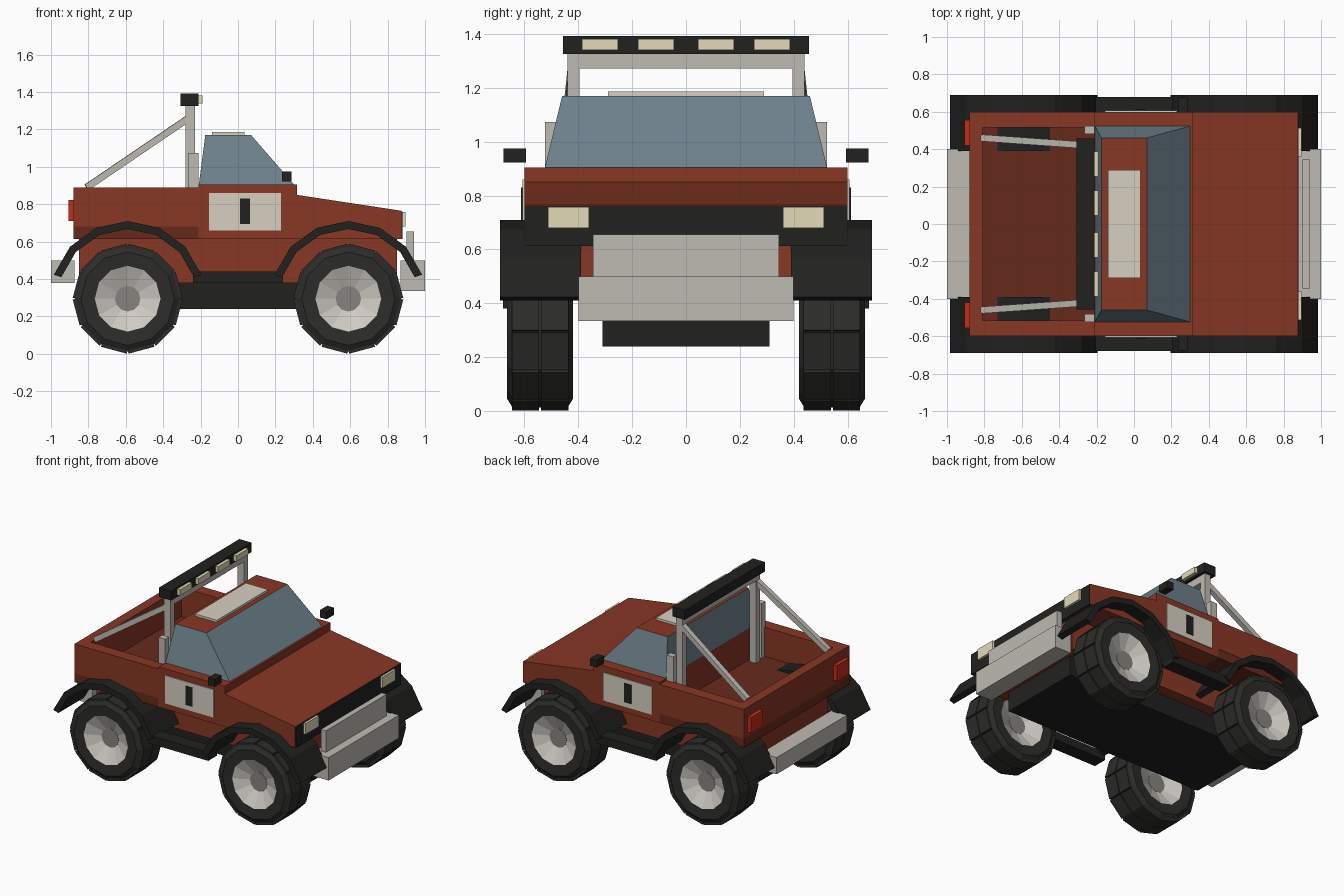
import bpy, bmesh
from math import sin, cos, radians, tau
from mathutils import Vector, Matrix

cube = bpy.data.objects.get("Cube")
if cube:
    bpy.data.objects.remove(cube, do_unlink=True)


def material(name, hex_code):
    rgb = [(int(hex_code[i:i + 2], 16) / 255) ** 2.2 for i in (0, 2, 4)]
    mat = bpy.data.materials.new(name)
    mat.use_nodes = True
    mat.diffuse_color = (*rgb, 1)
    bsdf = mat.node_tree.nodes["Principled BSDF"]
    bsdf.inputs["Base Color"].default_value = (*rgb, 1)
    bsdf.inputs["Roughness"].default_value = 0.8
    return mat


RED = material("red_paint", "873A29")
DARK_RED = material("dark_red_paint", "662E21")
BLACK = material("black_trim", "262625")
RUBBER = material("rubber", "30302E")
GLASS = material("glass", "6E818C")
METAL = material("metal", "BDB9B1")
RIM = material("rim_metal", "CFCBC3")
HUB = material("hub_metal", "85837F")
PANEL = material("pale_panel", "D6CFC0")
LAMP = material("lamp", "E2D9B6")
TAIL = material("tail_lamp", "C8301F")


def finish(name, bm, *mats):
    bmesh.ops.recalc_face_normals(bm, faces=bm.faces)
    mesh = bpy.data.meshes.new(name)
    bm.to_mesh(mesh)
    bm.free()
    for mat in mats:
        mesh.materials.append(mat)
    obj = bpy.data.objects.new(name, mesh)
    bpy.context.collection.objects.link(obj)
    return obj


def add_box(bm, x, y, z, matrix=Matrix()):
    lo, hi = Vector((x[0], y[0], z[0])), Vector((x[1], y[1], z[1]))
    place = Matrix.Translation((lo + hi) / 2) @ Matrix.Diagonal((*(hi - lo), 1))
    return bmesh.ops.create_cube(bm, size=1, matrix=matrix @ place)["verts"]


def box(name, mat, x, y, z):
    bm = bmesh.new()
    add_box(bm, x, y, z)
    return finish(name, bm, mat)


def side_pair(name, mat, x, y, z):
    """One box on each long side of the vehicle."""
    box(name + "_front", mat, x, (-y[1], -y[0]), z)
    box(name + "_back", mat, x, y, z)


def extrude_profile(name, mat, points, y0, y1):
    """Extrude an x-z outline along y."""
    bm = bmesh.new()
    face = bm.faces.new([bm.verts.new((x, y0, z)) for x, z in points])
    new = bmesh.ops.extrude_face_region(bm, geom=[face])["geom"]
    verts = [v for v in new if isinstance(v, bmesh.types.BMVert)]
    bmesh.ops.translate(bm, verts=verts, vec=(0, y1 - y0, 0))
    return finish(name, bm, mat)


def add_lathe(bm, profile, index, sides=12):
    """Spin (y, radius) points around the y axis."""
    rings = []
    for y, r in profile:
        rings.append([bm.verts.new((r * cos(tau * i / sides), y, r * sin(tau * i / sides)))
                      for i in range(sides)])
    for a, b in zip(rings, rings[1:]):
        for i in range(sides):
            j = (i + 1) % sides
            bm.faces.new((a[i], a[j], b[j], b[i])).material_index = index
    return rings


# Chassis, lower body and side steps
box("chassis", BLACK, (-0.8, 0.8), (-0.31, 0.31), (0.24, 0.4))
box("lower_body", RED, (-0.85, 0.85), (-0.39, 0.39), (0.38, 0.62))
side_pair("side_step", BLACK, (-0.24, 0.24), (0.58, 0.68), (0.38, 0.44))

# Cab and hood
extrude_profile("cab_and_hood", RED,
                [(-0.21, 0.615), (0.875, 0.615), (0.875, 0.765),
                 (0.315, 0.85), (0.315, 0.905), (-0.21, 0.905)], -0.6, 0.6)
box("grille", BLACK, (0.86, 0.879), (-0.597, 0.597), (0.613, 0.762))

# Cargo bed
box("bed_floor", DARK_RED, (-0.88, -0.21), (-0.598, 0.598), (0.615, 0.68))
side_pair("bed_wall", RED, (-0.88, -0.21), (0.515, 0.6), (0.68, 0.89))
box("tailgate", RED, (-0.88, -0.81), (-0.515, 0.515), (0.68, 0.89))

# Tapered greenhouse with a red roof
bm = bmesh.new()
for v in add_box(bm, (-0.21, 0.305), (-0.525, 0.525), (0.9, 1.17)):
    if v.co.z > 1:
        v.co.x = 0.07 if v.co.x > 0 else -0.175
        v.co.y *= 0.46 / 0.525
bm.normal_update()
for f in bm.faces:
    f.material_index = int(f.normal.z > 0.9)
finish("greenhouse", bm, GLASS, RED)
box("roof_hatch", PANEL, (-0.14, 0.035), (-0.29, 0.29), (1.165, 1.186))

# Doors and mirrors
side_pair("door_panel", PANEL, (-0.155, 0.23), (0.59, 0.607), (0.66, 0.86))
side_pair("door_mark", BLACK, (0.01, 0.065), (0.6, 0.612), (0.695, 0.83))
side_pair("mirror", BLACK, (0.235, 0.287), (0.595, 0.677), (0.922, 0.975))

# Bumpers and lamps
box("nose_bumper", METAL, (0.87, 1), (-0.4, 0.4), (0.335, 0.5))
box("nose_guard", METAL, (0.9, 0.94), (-0.345, 0.345), (0.5, 0.655))
box("tail_bumper", METAL, (-1, -0.875), (-0.4, 0.4), (0.38, 0.5))
side_pair("headlight", LAMP, (0.865, 0.895), (0.36, 0.512), (0.68, 0.758))
side_pair("tail_lamp", TAIL, (-0.907, -0.87), (0.42, 0.556), (0.71, 0.823))

# Roll bar with light bar
side_pair("roll_bar_post", METAL, (-0.28, -0.23), (0.395, 0.44), (0.67, 1.3))
side_pair("roll_bar_stub", METAL, (-0.265, -0.212), (0.48, 0.523), (0.67, 1.073))
box("roll_bar_top", METAL, (-0.28, -0.23), (-0.44, 0.44), (1.272, 1.328))
box("light_bar", BLACK, (-0.308, -0.212), (-0.456, 0.456), (1.325, 1.393))
for n, y in enumerate((-0.32, -0.112, 0.112, 0.32), 1):
    box(f"light_bar_lamp_{n}", LAMP, (-0.22, -0.189), (y - 0.067, y + 0.067), (1.34, 1.382))

# Diagonal braces
for side, label in ((-1, "front"), (1, "back")):
    top = Vector((-0.25, 0.42 * side, 1.27))
    bottom = Vector((-0.81, 0.46 * side, 0.89))
    axis = top - bottom
    turn = axis.to_track_quat('Z', 'Y').to_matrix().to_4x4()
    bm = bmesh.new()
    w = 0.018
    add_box(bm, (-w, w), (-w, w), (0, axis.length), Matrix.Translation(bottom) @ turn)
    finish("brace_" + label, bm, METAL)

# Fenders: faceted arches over each wheel
AXLE_X, AXLE_Z, TRACK_Y = 0.59, 0.295, 0.542
ARC = [radians(18 + 24 * i) for i in range(7)]


def fender(name, cx, y0, y1):
    bm = bmesh.new()
    rows = [[bm.verts.new((cx + r * cos(a), y, AXLE_Z + r * sin(a)))
             for r, y in ((0.415, y0), (0.415, y1), (0.373, y1), (0.373, y0))] for a in ARC]
    for a, b in zip(rows, rows[1:]):
        for i in range(4):
            j = (i + 1) % 4
            bm.faces.new((a[i], a[j], b[j], b[i]))
    bm.faces.new(rows[0])
    bm.faces.new(rows[-1])
    finish(name, bm, BLACK)


# Wheels: tyre with tread blocks, dished rims on both faces, flat hubs
def wheel(name, cx, cy):
    bm = bmesh.new()
    tyre = [(0.116, 0.176), (0.122, 0.25), (0.103, 0.281)]
    add_lathe(bm, tyre + [(-y, r) for y, r in reversed(tyre)], 0)
    for s in (-1, 1):
        add_lathe(bm, [(s * 0.116, 0.177), (s * 0.065, 0.068)], 1)
        cap = add_lathe(bm, [(s * 0.05, 0.068), (s * 0.067, 0.068)], 2)[-1]
        bm.faces.new(cap).material_index = 2
    for i in range(12):
        turn = Matrix.Rotation(tau * (i + 0.5) / 12, 4, 'Y')
        for y in ((-0.105, -0.003), (0.003, 0.105)):
            add_box(bm, (-0.071, 0.071), y, (0.25, 0.285), turn)
    obj = finish(name, bm, RUBBER, RIM, HUB)
    obj.location = (cx, cy, AXLE_Z)


for sx, end in ((1, "left"), (-1, "right")):
    for sy, label in ((-1, "front"), (1, "back")):
        fender(f"fender_{end}_{label}", sx * AXLE_X, sy * 0.39, sy * 0.69)
        wheel(f"wheel_{end}_{label}", sx * AXLE_X, sy * TRACK_Y)
